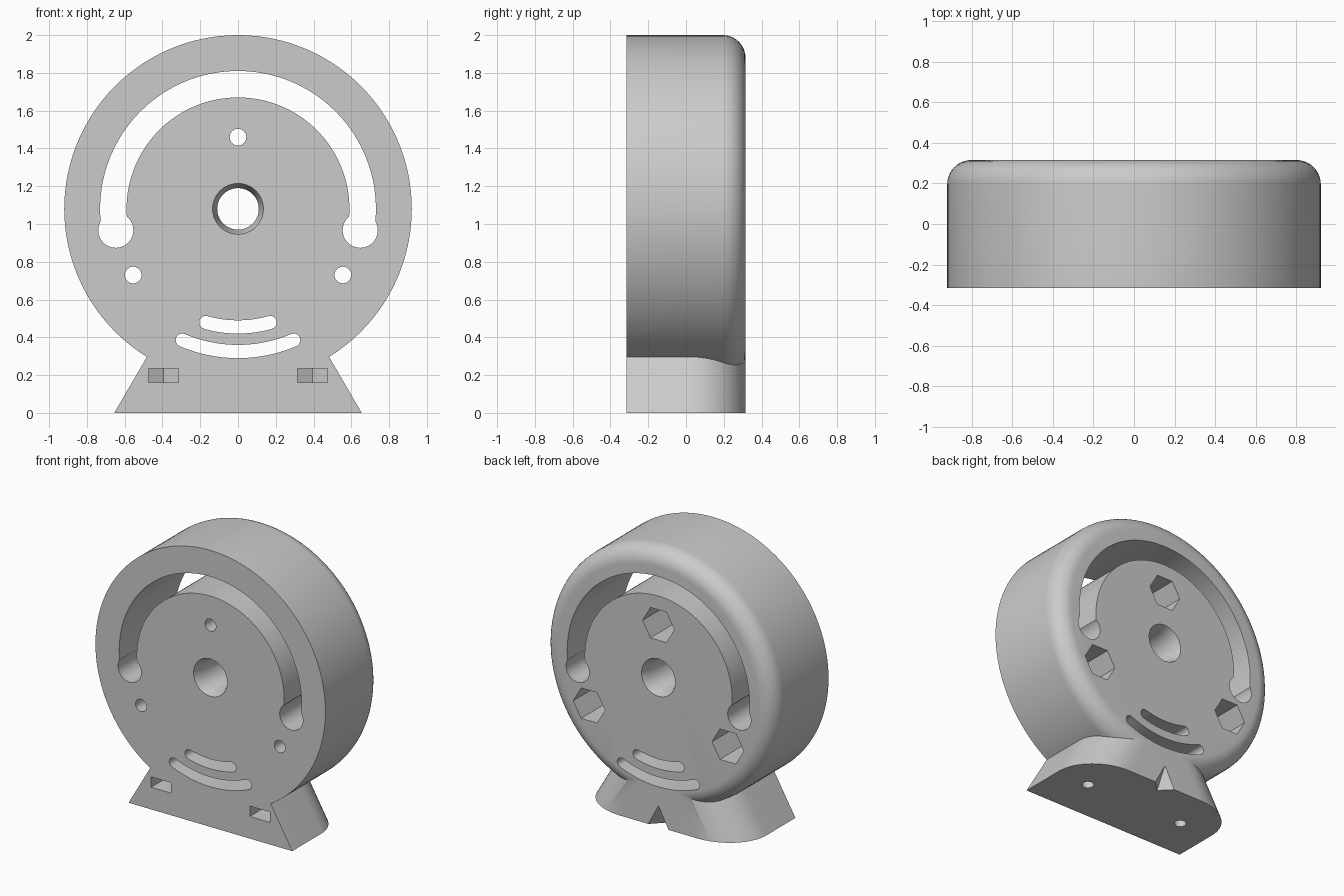
import bpy, bmesh
from math import sin, cos, pi, radians

cube = bpy.data.objects.get("Cube")
if cube:
    bpy.data.objects.remove(cube, do_unlink=True)

DEPTH = 0.315          # half thickness
HUB = 1.08             # height of the wheel centre
RADIUS = 0.92

grey = bpy.data.materials.new("plain grey")
grey.use_nodes = True
grey.diffuse_color = (0.6, 0.6, 0.6, 1)
grey.node_tree.nodes["Principled BSDF"].inputs["Base Color"].default_value = (0.6, 0.6, 0.6, 1)


def arc(r, a0, a1, n, cx=0, cy=0):
    """Points along an arc, angles in degrees, both ends included."""
    angles = [radians(a0 + (a1 - a0) * i / n) for i in range(n + 1)]
    return [(cx + r * cos(a), cy + r * sin(a)) for a in angles]


def circle(r, cx=0, cy=0, n=40):
    return arc(r, 0, 360, n, cx, cy)[:-1]


def solid(name, start, a, b, axis="Y", end=None, bevel=None):
    """Loft between two outlines at a and b along the axis, with an optional edge bevel."""
    def place(p, d):
        return (p[0], d, p[1]) if axis == "Y" else (p[0], p[1], d)
    bm = bmesh.new()
    low = [bm.verts.new(place(p, a)) for p in start]
    high = [bm.verts.new(place(p, b)) for p in (end or start)]
    bm.faces.new(low)
    bm.faces.new(high)
    n = len(low)
    for i in range(n):
        j = (i + 1) % n
        bm.faces.new((low[i], low[j], high[j], high[i]))
    bmesh.ops.recalc_face_normals(bm, faces=bm.faces[:])
    if bevel:
        pick, size, steps = bevel
        edges = [e for e in bm.edges if pick(e)]
        bmesh.ops.bevel(bm, geom=edges, offset=size, segments=steps, profile=0.5, affect="EDGES")
    mesh = bpy.data.meshes.new(name)
    bm.to_mesh(mesh)
    bm.free()
    mesh.materials.append(grey)
    obj = bpy.data.objects.new(name, mesh)
    bpy.context.collection.objects.link(obj)
    return obj


def at_back(edge):
    return all(v.co.y > DEPTH - 0.01 for v in edge.verts)


def back_corner(edge):
    return at_back(edge) and abs(edge.verts[0].co.z - edge.verts[1].co.z) > 0.1


# Round body with a softened back rim
body = solid("wheel_stand", circle(RADIUS, 0, HUB, 120), -DEPTH, DEPTH,
             bevel=(at_back, 0.12, 10))

# Flared foot with rounded back corners
foot = solid("foot", [(-0.655, 0), (0.655, 0), (0.393, 0.45), (-0.393, 0.45)],
             -DEPTH, DEPTH, bevel=(back_corner, 0.3, 16))

cutters = []


def cut(*args, **kw):
    cutters.append(solid(*args, **kw))


THROUGH = (-0.5, 0.5)

# Large arched slot with round ends
cut("arch_slot", arc(0.73, -9.7, 189.7, 80) + arc(0.59, 189.7, -9.7, 80), *THROUGH)

# Curved slots near the bottom
for r, spread in ((0.755, 23), (0.625, 15.8)):
    a0, a1, w = 270 - spread, 270 + spread, 0.035
    ends = [(r * cos(radians(a)), HUB + r * sin(radians(a))) for a in (a0, a1)]
    outline = (arc(r + w, a0, a1, 24, 0, HUB) + arc(w, a1, a1 + 180, 10, *ends[1])[1:-1]
               + arc(r - w, a1, a0, 24, 0, HUB) + arc(w, a0 + 180, a0 + 360, 10, *ends[0])[1:-1])
    cut("lower_slot", outline, *THROUGH)

# Centre bore with tapered mouths
cut("bore", circle(0.11, 0, HUB), *THROUGH)
for s in (-1, 1):
    cut("bore_mouth", circle(0.16, 0, HUB), s * (DEPTH + 0.08), s * (DEPTH - 0.08),
        end=circle(0.11, 0, HUB))

# Three bolt holes with hexagonal pockets at the back
for x, z in ((0, 1.46), (-0.555, 0.73), (0.555, 0.73)):
    cut("bolt_hole", circle(0.044, x, z, 32), *THROUGH)
    cut("hex_pocket", circle(0.127, x, z, 6), 0.02, 0.5)

for s in (-1, 1):
    cut("slot_end", circle(0.093, s * 0.647, 0.967), *THROUGH)
    # Nut slots in the foot and the screw holes beneath them
    nut = [(-0.08, -0.5), (0.08, -0.5), (0.08, 0.046), (0, 0.092), (-0.08, 0.046)]
    cut("nut_slot", [(x + s * 0.395, y) for x, y in nut], 0.16, 0.235, "Z")
    cut("screw_hole", circle(0.04, s * 0.395, 0, 32), -0.1, 0.2, "Z")

# Pointed notch at the back of the foot
cut("foot_notch", circle(0.107, 0, DEPTH, 4), -0.05, 0.15, "Z",
    end=circle(0.001, 0, DEPTH, 4))

# The arch outline was drawn about the origin, so lift it to the hub
cutters[0].location.z = HUB

# Join the foot, then cut every opening
for tool in [foot] + cutters:
    tool.hide_render = True
    mod = body.modifiers.new(tool.name, "BOOLEAN")
    mod.operation = "UNION" if tool is foot else "DIFFERENCE"
    mod.solver = "EXACT"
    mod.object = tool

bpy.context.view_layer.update()
result = bpy.data.meshes.new_from_object(body.evaluated_get(bpy.context.evaluated_depsgraph_get()))
body.modifiers.clear()
body.data = result
for tool in [foot] + cutters:
    bpy.data.objects.remove(tool, do_unlink=True)
result.materials.clear()
result.materials.append(grey)
for poly in result.polygons:
    poly.material_index = 0

bpy.ops.object.select_all(action="DESELECT")
body.select_set(True)
bpy.context.view_layer.objects.active = body
bpy.ops.object.shade_smooth_by_angle(angle=radians(30))
